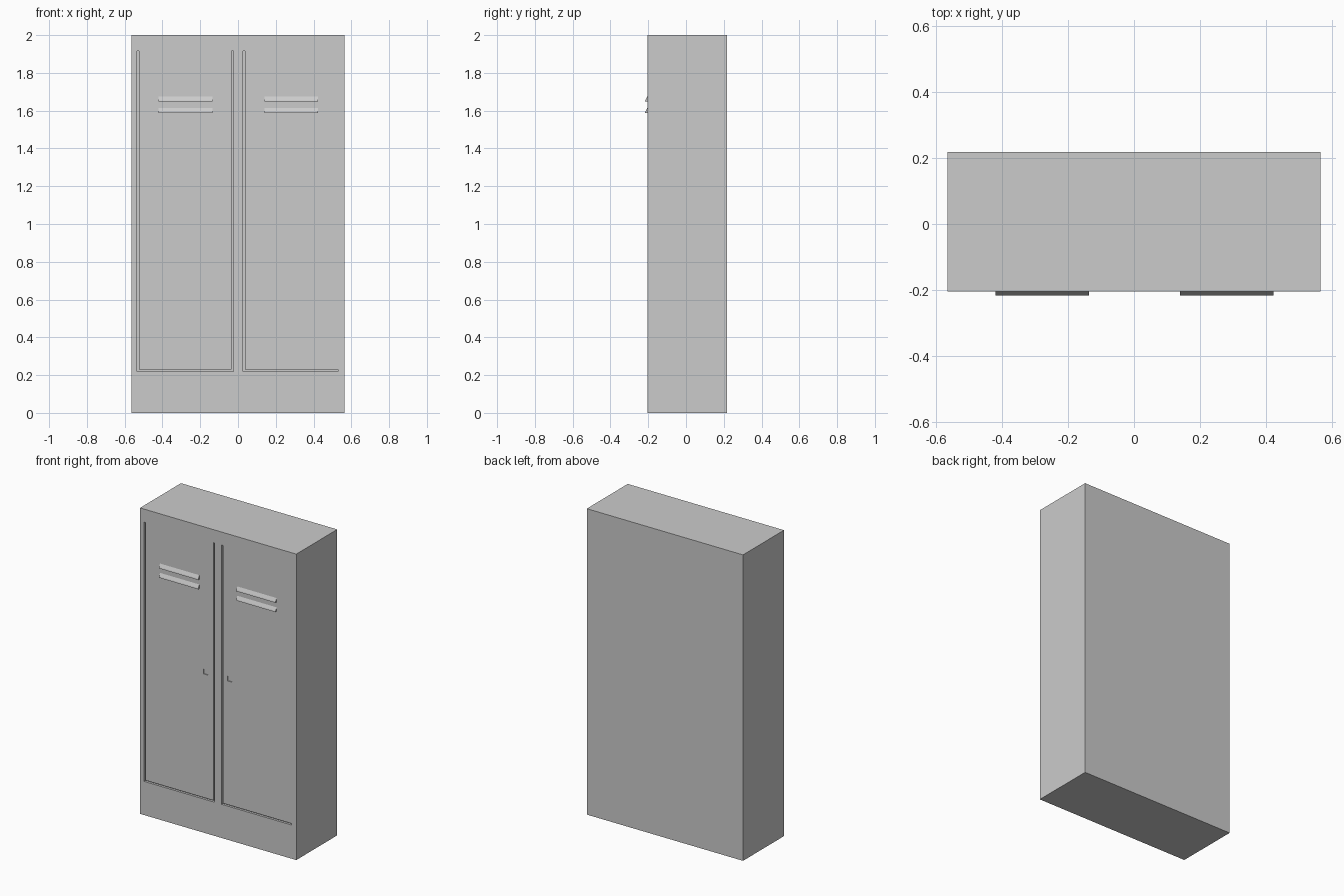
import bpy, bmesh

if "Cube" in bpy.data.objects:
    bpy.data.objects.remove(bpy.data.objects["Cube"])

FRONT, BACK = -0.205, 0.218


def prism(name, pts, to3d, a, b):
    """Extrude a 2D profile between a and b along the remaining axis."""
    bm = bmesh.new()
    va = [bm.verts.new(to3d(p, a)) for p in pts]
    vb = [bm.verts.new(to3d(p, b)) for p in pts]
    bm.faces.new(va)
    bm.faces.new(vb[::-1])
    n = len(pts)
    for i in range(n):
        bm.faces.new((va[i], vb[i], vb[(i + 1) % n], va[(i + 1) % n]))
    bmesh.ops.recalc_face_normals(bm, faces=bm.faces)
    me = bpy.data.meshes.new(name)
    bm.to_mesh(me)
    bm.free()
    ob = bpy.data.objects.new(name, me)
    bpy.context.collection.objects.link(ob)
    return ob


def front_profile(name, pts, y0, y1):
    return prism(name, pts, lambda p, y: (p[0], y, p[1]), y0, y1)


def rect(x0, x1, z0, z1):
    return [(x0, z0), (x1, z0), (x1, z1), (x0, z1)]


# cabinet body
body = front_profile("cabinet_body", rect(-0.565, 0.565, 0, 2), FRONT, BACK)


def cut(name, pts, depth):
    cutter = front_profile(name, pts, FRONT - 0.05, FRONT + depth)
    cutter.hide_render = True
    cutter.hide_viewport = False
    mod = body.modifiers.new(name, 'BOOLEAN')
    mod.operation = 'DIFFERENCE'
    mod.solver = 'EXACT'
    mod.object = cutter
    bpy.context.view_layer.objects.active = body
    bpy.ops.object.modifier_apply(modifier=name)
    bpy.data.objects.remove(cutter)


# gaps round the doors: U shape on the left, L shape on the right
g, lo, hi = 0.01, 0.22, 1.915
cut("left_door_gap", [(-0.535, lo), (-0.025, lo), (-0.025, hi), (-0.025 - g, hi),
                      (-0.025 - g, lo + g), (-0.535 + g, lo + g),
                      (-0.535 + g, hi), (-0.535, hi)], 0.015)
cut("right_door_gap", [(0.026, lo), (0.53, lo), (0.53, lo + g),
                       (0.026 + g, lo + g), (0.026 + g, hi), (0.026, hi)], 0.015)

# small lock recesses
for side, x in (("left", -0.09), ("right", 0.083)):
    cut(side + "_lock_recess", rect(x - 0.016, x + 0.016, 1.038, 1.07), 0.006)

# louvres, two on each door
for side, cx in (("left", -0.278), ("right", 0.281)):
    for level, z in (("upper", 1.648), ("lower", 1.587)):
        prism(f"{side}_{level}_louvre",
              [(FRONT, z), (-0.217, z), (-0.215, z + 0.008), (FRONT, z + 0.027)],
              lambda p, x: (x, p[0], p[1]), cx - 0.142, cx + 0.142)
